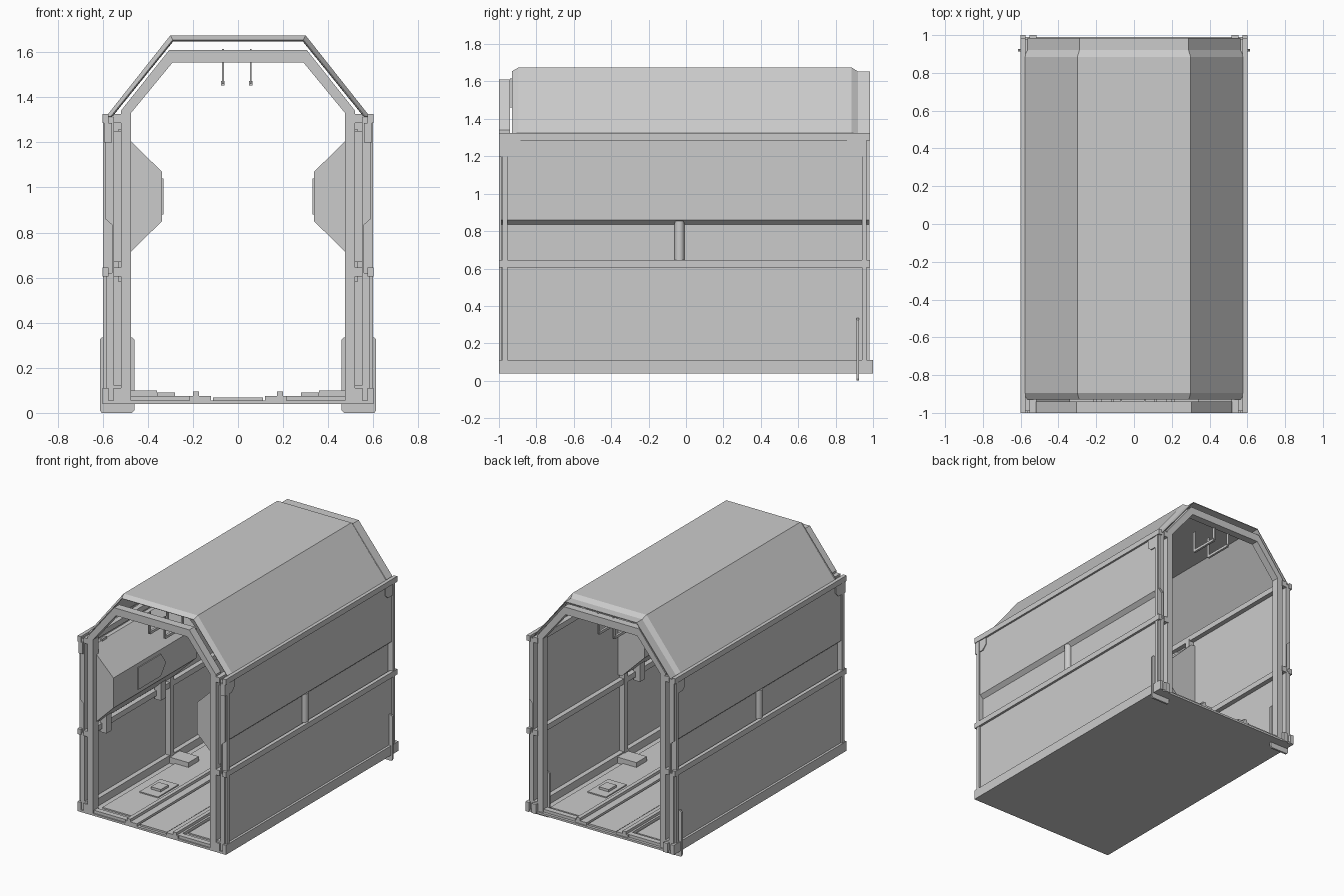
import bpy, bmesh
from mathutils import Vector

if "Cube" in bpy.data.objects:
    bpy.data.objects.remove(bpy.data.objects["Cube"])

grey = bpy.data.materials.new("plain grey")
grey.use_nodes = True
grey.diffuse_color = (0.6, 0.6, 0.6, 1)
grey.node_tree.nodes["Principled BSDF"].inputs["Base Color"].default_value = (0.6, 0.6, 0.6, 1)


def finish(name, bm):
    bmesh.ops.recalc_face_normals(bm, faces=bm.faces)
    mesh = bpy.data.meshes.new(name)
    bm.to_mesh(mesh)
    bm.free()
    mesh.materials.append(grey)
    obj = bpy.data.objects.new(name, mesh)
    bpy.context.collection.objects.link(obj)
    return obj


def mirrored(obj):
    # Reflect the part onto the other side
    mod = obj.modifiers.new("Mirror", "MIRROR")
    mod.use_axis[0] = True
    return obj


def prism(name, points, depth, axis="y"):
    # Extrude a closed outline: (x, z) along y, (y, z) along x or (x, y) along z
    place = {"y": lambda a, b, d: (a, d, b),
             "x": lambda a, b, d: (d, a, b),
             "z": lambda a, b, d: (a, b, d)}[axis]
    bm = bmesh.new()
    face = bm.faces.new([bm.verts.new(place(a, b, depth[0])) for a, b in points])
    geom = bmesh.ops.extrude_face_region(bm, geom=[face])["geom"]
    move = Vector(place(0, 0, depth[1] - depth[0]))
    bmesh.ops.translate(bm, vec=move, verts=[v for v in geom if isinstance(v, bmesh.types.BMVert)])
    return finish(name, bm)


def box(name, x, y, z):
    return prism(name, [(x[0], z[0]), (x[1], z[0]), (x[1], z[1]), (x[0], z[1])], y)


# Roof shell with bent lips at both ends
bm = bmesh.new()
rows = []
for y, i in [(-0.93, 0.02), (-0.895, 0), (0.885, 0), (0.92, 0.022), (0.985, 0.022)]:
    half = [(0.585 - i, 1.315), (0.3 - i / 2, 1.675 - i)]
    section = half + [(-x, z) for x, z in reversed(half)]
    rows.append([bm.verts.new((x, y, z)) for x, z in section])
for a, b in zip(rows, rows[1:]):
    for k in range(3):
        bm.faces.new((a[k], a[k + 1], b[k + 1], b[k]))
roof = finish("roof_shell", bm)
shell = roof.modifiers.new("Thickness", "SOLIDIFY")
shell.thickness = 0.005

# Side walls with a recessed band
wall = [(0.585, 0.05), (0.585, 0.62), (0.56, 0.62), (0.56, 0.835),
        (0.588, 0.86), (0.588, 1.31), (0.55, 1.31), (0.55, 0.05)]
mirrored(prism("side_wall", wall, (-0.99, 0.98)))

# Long rails outside and inside the walls
for name, z0, z1, back in [("bottom", 0.04, 0.11, 1.0), ("middle", 0.605, 0.645, 0.985),
                           ("top", 1.285, 1.325, 0.985)]:
    mirrored(box(name + "_outer_rail", (0.575, 0.602), (-1, back), (z0, z1)))
    mirrored(box(name + "_inner_rail", (0.515, 0.552), (-1, back), (z0, z1)))

# Portal frames at the two ends
inner = [(0.475, 0.05), (0.475, 1.33), (0.29, 1.555)]
outer = [(0.305, 1.61), (0.52, 1.34), (0.52, 0.05)]
portal = inner + [(-x, z) for x, z in reversed(inner)]
portal += [(-x, z) for x, z in reversed(outer)] + outer
for name, y in [("front", (-1, -0.94)), ("back", (0.925, 0.98))]:
    prism(name + "_portal", portal, y)

# Corner posts, middle posts and pipes in the recess
for name, y in [("front", -0.98), ("back", 0.94)]:
    mirrored(box(name + "_corner_post", (0.555, 0.598), (y, y + 0.025), (0.05, 1.3)))
mirrored(box("middle_post", (0.51, 0.555), (-0.055, -0.015), (0.06, 1.3)))
bm = bmesh.new()
bmesh.ops.create_cone(bm, cap_ends=True, segments=16, radius1=0.026, radius2=0.026, depth=0.21)
bmesh.ops.translate(bm, verts=bm.verts, vec=(0.565, -0.035, 0.748))
pipe = mirrored(finish("wall_pipe", bm))
bpy.context.view_layer.objects.active = pipe
pipe.select_set(True)
bpy.ops.object.shade_smooth_by_angle()
pipe.select_set(False)

# Brackets under the top rails
front = [(-1, 1.285), (-1, 1.2), (-0.92, 1.2), (-0.885, 1.235), (-0.885, 1.285)]
back = [(0.86, 1.285), (0.86, 1.225), (0.89, 1.2), (0.94, 1.2), (0.94, 1.285)]
mirrored(prism("front_bracket", front, (0.56, 0.595), "x"))
mirrored(prism("back_bracket", back, (0.56, 0.595), "x"))

# Foot plates near the back
foot = [(0.47, 0), (0.605, 0), (0.613, 0.012), (0.613, 0.325), (0.605, 0.335),
        (0.47, 0.335), (0.46, 0.325), (0.46, 0.012)]
mirrored(prism("foot_plate", foot, (0.912, 0.926)))

# Wall pods with front rim, panel and hangers
pod = [(0.55, 1.25), (0.52, 1.25), (0.338, 1.07), (0.338, 0.85), (0.52, 0.67), (0.55, 0.67)]
mirrored(prism("wall_pod", pod, (-0.96, 0.0)))
panel = [(-0.68, 0.88), (-0.42, 0.88), (-0.36, 0.96), (-0.42, 1.04), (-0.68, 1.04)]
mirrored(prism("pod_panel", panel, (0.331, 0.34), "x"))
for y in (-0.81, -0.18):
    mirrored(box("pod_hanger", (0.478, 0.53), (y - 0.03, y + 0.03), (0.58, 0.72)))
    mirrored(box("pod_back_strip", (0.515, 0.53), (y - 0.03, y + 0.03), (0.66, 1.26)))

# Floor with side panels and stepped tracks
box("floor", (-0.59, 0.59), (-1, 0.99), (0.04, 0.055))
mirrored(box("floor_side_panel", (0.23, 0.47), (-0.9, 0.9), (0.05, 0.065)))
box("floor_centre_panel", (-0.11, 0.11), (-0.98, 0.97), (0.05, 0.068))
track = [(0.12, 0.05), (0.215, 0.05), (0.215, 0.075), (0.2, 0.075),
         (0.2, 0.095), (0.172, 0.095), (0.172, 0.075), (0.12, 0.075)]
mirrored(prism("floor_track", track, (-1, 0.98)))
for y in (-0.99, 0.93):
    mirrored(box("floor_cross_bar", (0.2, 0.5), (y, y + 0.04), (0.05, 0.076)))
    mirrored(box("corner_block", (0.48, 0.56), (y, y + 0.05), (0.05, 0.122)))

# Small floor fittings
mirrored(box("floor_block", (0.36, 0.52), (-0.06, 0.06), (0.055, 0.1)))
for s in (-1, 1):
    y = s * 0.45
    mirrored(box("floor_plate", (0.25, 0.4), (y - 0.12, y + 0.12), (0.06, 0.073)))
    mirrored(box("floor_box", (0.28, 0.36), (y - 0.045, y + 0.045), (0.06, 0.09)))

# Hanging rods under the roof
for x in (-0.067, 0.057):
    for s in (-1, 1):
        ends = sorted((s * 0.93, s * 0.72))
        box("hanging_bar", (x - 0.008, x + 0.008), ends, (1.453, 1.472))
        for y in ends:
            box("bar_strap", (x - 0.004, x + 0.004), (y - 0.01, y + 0.01), (1.46, 1.615))
